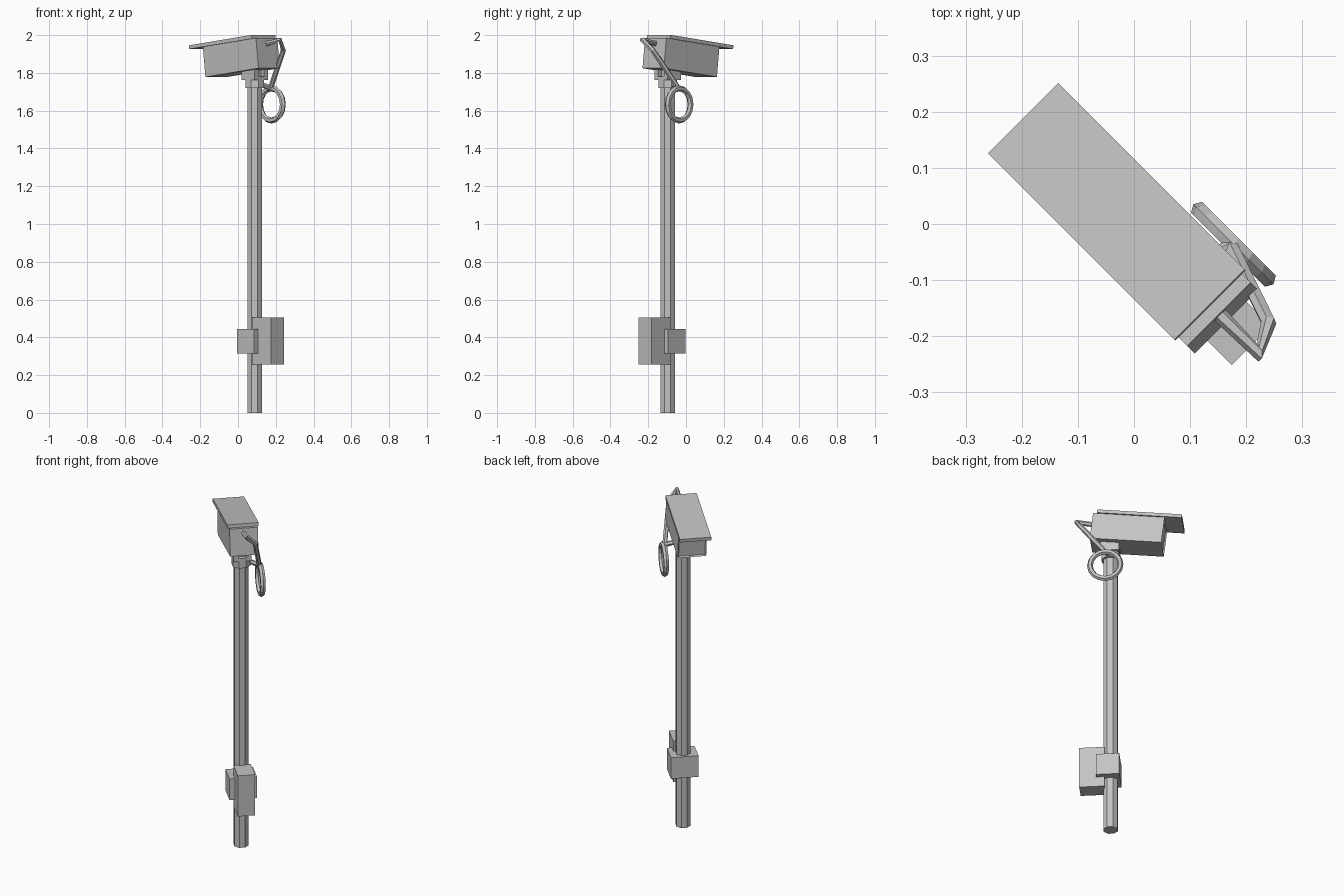
import bpy, bmesh
from math import radians, pi
from mathutils import Matrix, Vector

cube = bpy.data.objects.get("Cube")
if cube:
    bpy.data.objects.remove(cube, do_unlink=True)

grey = bpy.data.materials.new("plain_grey")
grey.use_nodes = True
colour = (0.55, 0.55, 0.55, 1)
grey.diffuse_color = colour
grey.node_tree.nodes["Principled BSDF"].inputs["Base Color"].default_value = colour

# Pole frame: local y points where the camera looks, local x to its side
POLE = Matrix.Translation((0.088, -0.097, 0)) @ Matrix.Rotation(radians(45), 4, 'Z')
# Camera head frame, pitched slightly downward
HEAD = POLE @ Matrix.Translation((0, 0.09, 1.8015)) @ Matrix.Rotation(radians(-6.7), 4, 'X')


def finish(name, bm, frame):
    bmesh.ops.recalc_face_normals(bm, faces=bm.faces)
    mesh = bpy.data.meshes.new(name)
    bm.to_mesh(mesh)
    bm.free()
    mesh.materials.append(grey)
    ob = bpy.data.objects.new(name, mesh)
    ob.matrix_world = frame
    bpy.context.collection.objects.link(ob)
    return ob


def box_mesh(x, y, z):
    """Box from (low, high) ranges on each axis."""
    bm = bmesh.new()
    lo, hi = Vector((x[0], y[0], z[0])), Vector((x[1], y[1], z[1]))
    place = Matrix.Translation((lo + hi) / 2) @ Matrix.Diagonal((hi - lo).to_4d())
    bmesh.ops.create_cube(bm, size=1, matrix=place)
    return bm


def box(name, x, y, z, frame=POLE):
    return finish(name, box_mesh(x, y, z), frame)


def cylinder(name, radius, z, sides, turn=0.0):
    bm = bmesh.new()
    place = Matrix.Translation((0, 0, sum(z) / 2)) @ Matrix.Rotation(turn, 4, 'Z')
    bmesh.ops.create_cone(bm, cap_ends=True, segments=sides, radius1=radius,
                          radius2=radius, depth=z[1] - z[0], matrix=place)
    return finish(name, bm, POLE)


def cable(name, points, radius=0.014):
    curve = bpy.data.curves.new(name, 'CURVE')
    curve.dimensions = '3D'
    curve.bevel_depth = radius
    curve.bevel_resolution = 1
    curve.use_fill_caps = True
    spline = curve.splines.new('POLY')
    spline.points.add(len(points) - 1)
    for p, co in zip(spline.points, points):
        p.co = (*co, 1)
    spline.use_smooth = False
    curve.materials.append(grey)
    ob = bpy.data.objects.new(name, curve)
    ob.matrix_world = POLE
    bpy.context.collection.objects.link(ob)


# Pole and its top collar
cylinder("pole", 0.042, (0, 1.74), 8, pi / 8)
cylinder("collar", 0.053, (1.72, 1.775), 8, pi / 8)

# Yoke holding the camera
box("yoke_base", (-0.05, 0.05), (-0.05, 0.05), (1.762, 1.782))
for side, name in ((-1, "yoke_plate_right"), (1, "yoke_plate_left")):
    box(name, sorted((side * 0.022, side * 0.05)), (-0.05, 0.05), (1.765, 1.83))
box("yoke_pivot", (-0.03, 0.03), (-0.025, 0.025), (1.775, 1.83))

# Camera housing with a shallow recessed front window
bm = box_mesh((-0.08, 0.08), (-0.2, 0.2), (0, 0.161))
bm.normal_update()
front = [f for f in bm.faces if f.normal.y > 0.9]
bmesh.ops.inset_region(bm, faces=front, thickness=0.008)
bmesh.ops.translate(bm, verts=list(front[0].verts), vec=(0, -0.008, 0))
finish("camera_housing", bm, HEAD)

# Sun shield overhanging the front
box("sun_shield", (-0.0885, 0.0885), (-0.178, 0.295), (0.16, 0.18), HEAD)

# Equipment boxes low on the pole
box("control_box", (-0.048, 0.05), (-0.17, -0.03), (0.255, 0.505))
box("junction_box", (-0.078, 0.078), (-0.075, 0.055), (0.315, 0.445))

# Cable from the camera, its hanging loop, and the lead into the collar
cable("camera_cable", [(0, -0.09, 1.955), (0, -0.19, 1.975),
                       (0.052, -0.163, 1.92), (0.1, -0.02, 1.72)])
cable("collar_lead", [(0.03, 0, 1.745), (0.1, -0.02, 1.72)])
bpy.ops.mesh.primitive_torus_add(major_segments=16, minor_segments=6,
                                 major_radius=0.085, minor_radius=0.016)
loop = bpy.context.object
loop.name = "cable_loop"
loop.data.materials.append(grey)
for poly in loop.data.polygons:
    poly.use_smooth = False
loop.matrix_world = (POLE @ Matrix.Translation((0.106, -0.02, 1.633))
                     @ Matrix.Rotation(pi / 2, 4, 'Y'))
